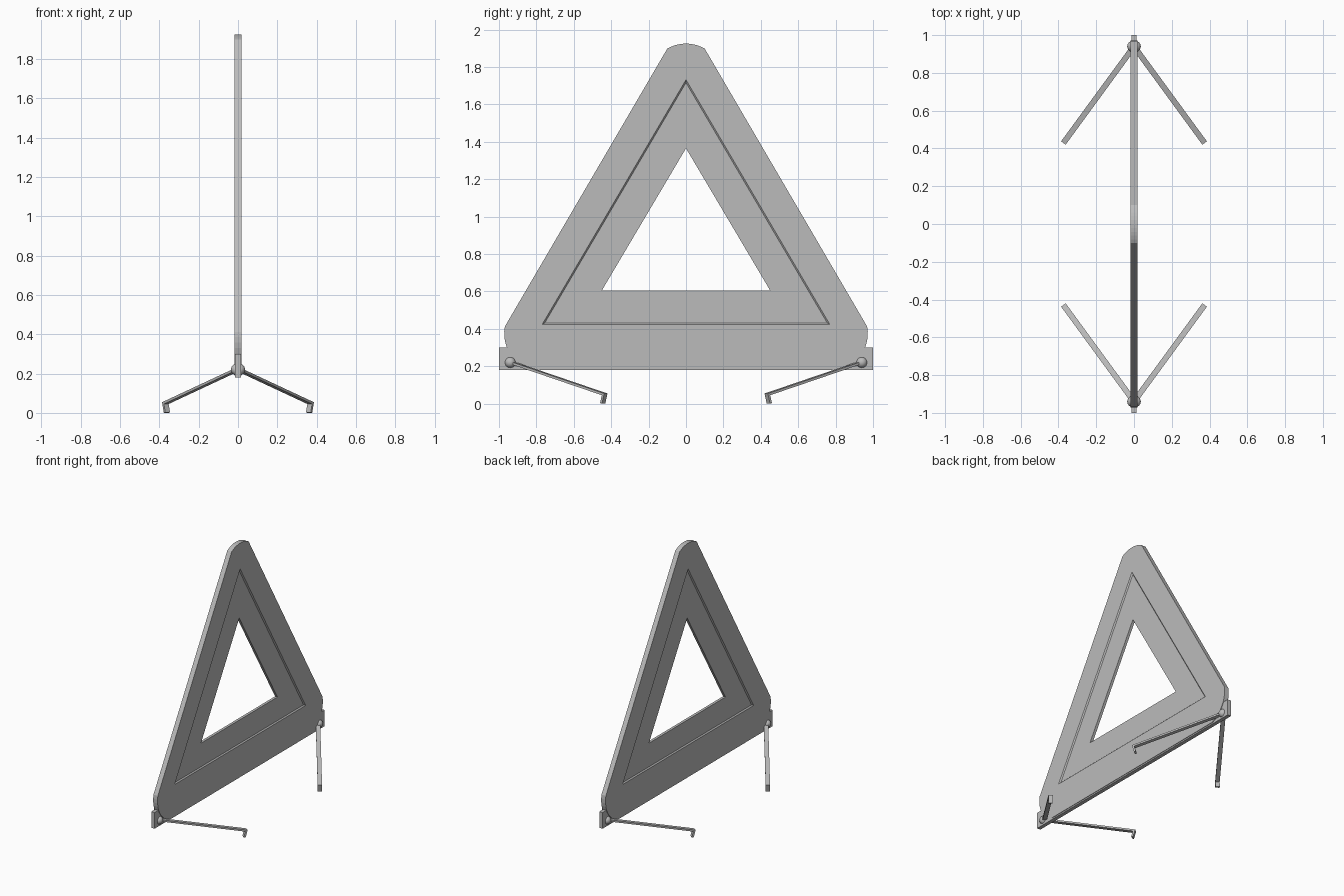
import bpy, bmesh
from math import radians, cos, sin
from mathutils import Vector

cube = bpy.data.objects.get("Cube")
if cube:
    bpy.data.objects.remove(cube, do_unlink=True)

grey = bpy.data.materials.new("plain grey")
grey.use_nodes = True
colour = (0.5, 0.5, 0.5, 1)
grey.diffuse_color = colour
grey.node_tree.nodes["Principled BSDF"].inputs["Base Color"].default_value = colour


def finish(bm, name, smooth=False):
    bmesh.ops.recalc_face_normals(bm, faces=bm.faces)
    mesh = bpy.data.meshes.new(name)
    bm.to_mesh(mesh)
    bm.free()
    mesh.materials.append(grey)
    for f in mesh.polygons:
        f.use_smooth = smooth
    obj = bpy.data.objects.new(name, mesh)
    bpy.context.collection.objects.link(obj)
    return obj


def arc(cy, cz, r, start, end, steps=10):
    angles = [radians(start + (end - start) * i / steps) for i in range(steps + 1)]
    return [(cy + r * cos(a), cz + r * sin(a)) for a in angles]


def triangle(half, base, top):
    return [(half, base), (0, top), (-half, base)]


# Triangular panel: rounded rim, sloped step down to a recess, open centre
RIM, RECESS = 0.018, 0.010
corner_arcs = [arc(0.775, 0.375, 0.197, -70, 11),
               arc(0, 1.725, 0.2, 60, 120),
               arc(-0.775, 0.375, 0.197, 169, 250)]
step_outer = triangle(0.77, 0.422, 1.732)
step_inner = triangle(0.756, 0.43, 1.716)
hole = triangle(0.45, 0.605, 1.365)

bm = bmesh.new()
outlines, holes = [], []
for side in (1, -1):
    def ring(points, x):
        return [bm.verts.new((side * x, y, z)) for y, z in points]

    arcs = [ring(a, RIM) for a in corner_arcs]
    a, b, c = ring(step_outer, RIM), ring(step_inner, RECESS), ring(hole, RECESS)
    for i in range(3):
        j = (i + 1) % 3
        for p, q in zip(arcs[i], arcs[i][1:]):
            bm.faces.new((p, q, a[i]))
        bm.faces.new((arcs[i][-1], arcs[j][0], a[j], a[i]))
        for outer, inner in ((a, b), (b, c)):
            bm.faces.new((outer[i], outer[j], inner[j], inner[i]))
    outlines.append(sum(arcs, []))
    holes.append(c)
for front, back in (outlines, holes):
    for i in range(len(front)):
        j = (i + 1) % len(front)
        bm.faces.new((front[i], front[j], back[j], back[i]))
finish(bm, "triangle_panel")

# Base bar under the panel
bm = bmesh.new()
bmesh.ops.create_cube(bm, size=1)
bmesh.ops.scale(bm, vec=(0.028, 2, 0.12), verts=bm.verts)
bmesh.ops.translate(bm, vec=(0, 0, 0.24), verts=bm.verts)
finish(bm, "base_bar")


# Flat strip leg with a foot bent down at its tip
def make_leg(sx, sy, name):
    start = Vector((0, sy * 0.94, 0.222))
    tip = Vector((sx * 0.373, sy * 0.43, 0.048))
    along = (tip - start).normalized()
    across = along.cross(Vector((0, 0, 1))).normalized()
    up = across.cross(along)
    length, t, w = (tip - start).length, 0.0065, 0.015
    profile = [(0, t), (length, t), (length, -0.05), (length - 2 * t, -0.05),
               (length - 2 * t, -t), (0, -t)]
    bm = bmesh.new()
    sides = [[bm.verts.new(start + along * s + up * h + across * k) for s, h in profile]
             for k in (-w, w)]
    for s in sides:
        bm.faces.new(s)
    for i in range(len(profile)):
        j = (i + 1) % len(profile)
        bm.faces.new((sides[0][i], sides[0][j], sides[1][j], sides[1][i]))
    finish(bm, name)


# Legs and ball joints, one pair at each end of the bar
for sy, end in ((-1, "front"), (1, "back")):
    for sx, hand in ((1, "left"), (-1, "right")):
        make_leg(sx, sy, f"{end}_{hand}_leg")
        bm = bmesh.new()
        bmesh.ops.create_uvsphere(bm, u_segments=24, v_segments=14, radius=0.029)
        bmesh.ops.translate(bm, vec=(sx * 0.007, sy * 0.94, 0.22), verts=bm.verts)
        finish(bm, f"{end}_{hand}_joint", smooth=True)
